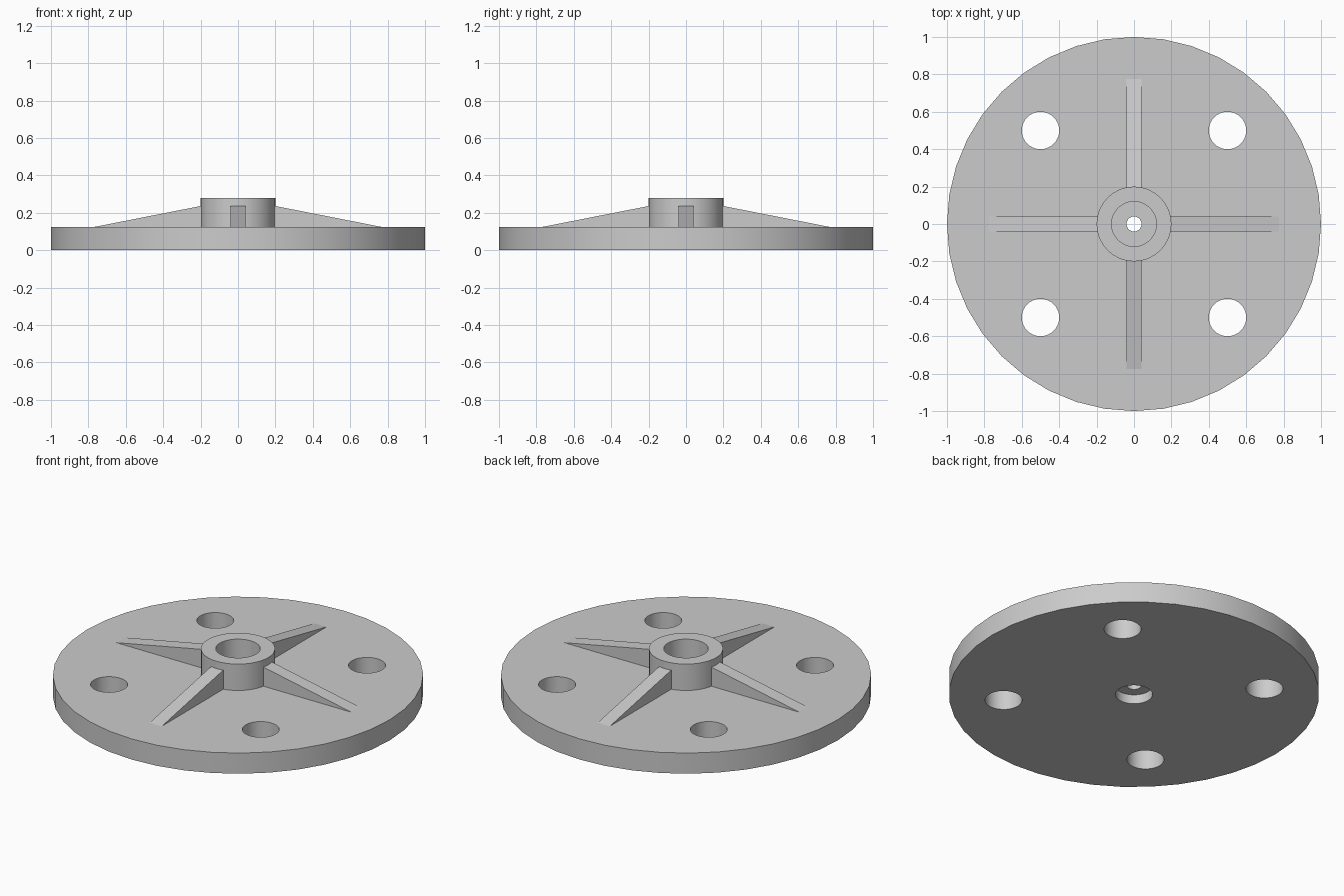
import bpy
import bmesh
import math
from mathutils import Matrix, Vector

if "Cube" in bpy.data.objects:
    bpy.data.objects.remove(bpy.data.objects["Cube"], do_unlink=True)

SIDES = 40
TOP = 0.123       # upper face of the disc
HUB_TOP = 0.28

grey = bpy.data.materials.new("plain_grey")
grey.use_nodes = True
colour = (0.6, 0.6, 0.6, 1)
grey.diffuse_color = colour
grey.node_tree.nodes["Principled BSDF"].inputs["Base Color"].default_value = colour


def finish(name, bm):
    bmesh.ops.recalc_face_normals(bm, faces=bm.faces)
    mesh = bpy.data.meshes.new(name)
    bm.to_mesh(mesh)
    bm.free()
    mesh.materials.append(grey)
    obj = bpy.data.objects.new(name, mesh)
    bpy.context.collection.objects.link(obj)
    return obj


def activate(obj):
    bpy.ops.object.select_all(action="DESELECT")
    obj.select_set(True)
    bpy.context.view_layer.objects.active = obj


def smooth(obj):
    activate(obj)
    bpy.ops.object.shade_smooth_by_angle(angle=math.radians(30))


def revolve(name, profile):
    """Spin a closed (radius, height) outline around z."""
    bm = bmesh.new()
    verts = [bm.verts.new((r, 0, z)) for r, z in profile]
    edges = [bm.edges.new((v, verts[i - 1])) for i, v in enumerate(verts)]
    bmesh.ops.spin(bm, geom=verts + edges, cent=(0, 0, 0), axis=(0, 0, 1),
                   angle=math.tau, steps=SIDES, use_duplicate=False)
    bmesh.ops.remove_doubles(bm, verts=bm.verts, dist=1e-4)
    return finish(name, bm)


# Base disc with a small through hole and a shallow recess underneath
disc = revolve("base_disc", [(1, 0), (1, TOP), (0.04, TOP), (0.04, 0.055),
                             (0.1, 0.055), (0.1, 0)])

# Four bolt holes
bm = bmesh.new()
for x in (-0.5, 0.5):
    for y in (-0.5, 0.5):
        bmesh.ops.create_cone(bm, cap_ends=True, segments=SIDES, radius1=0.1,
                              radius2=0.1, depth=1,
                              matrix=Matrix.Translation((x, y, 0)))
cutter = finish("bolt_hole_cutter", bm)
cutter.hide_render = True
cut = disc.modifiers.new("bolt_holes", "BOOLEAN")
cut.operation = "DIFFERENCE"
cut.solver = "EXACT"
cut.object = cutter
activate(disc)
bpy.ops.object.modifier_apply(modifier=cut.name)
bpy.data.objects.remove(cutter, do_unlink=True)
smooth(disc)

# Hub collar around the centre bore
hub = revolve("hub", [(0.2, TOP - 0.01), (0.2, HUB_TOP),
                      (0.12, HUB_TOP), (0.12, TOP - 0.01)])
smooth(hub)

# Four tapering ribs, running from inside the hub wall out over the disc
for i, side in enumerate(("left", "back", "right", "front")):
    bm = bmesh.new()
    outline = [(0.17, TOP - 0.01), (0.82, TOP - 0.01), (0.775, TOP),
               (0.195, 0.237), (0.17, 0.237)]
    face = bm.faces.new([bm.verts.new((x, -0.04, z)) for x, z in outline])
    solid = bmesh.ops.extrude_face_region(bm, geom=[face])
    moved = [g for g in solid["geom"] if isinstance(g, bmesh.types.BMVert)]
    bmesh.ops.translate(bm, verts=moved, vec=Vector((0, 0.08, 0)))
    bmesh.ops.rotate(bm, verts=bm.verts, cent=(0, 0, 0),
                     matrix=Matrix.Rotation(i * math.pi / 2, 3, "Z"))
    finish(side + "_rib", bm)
